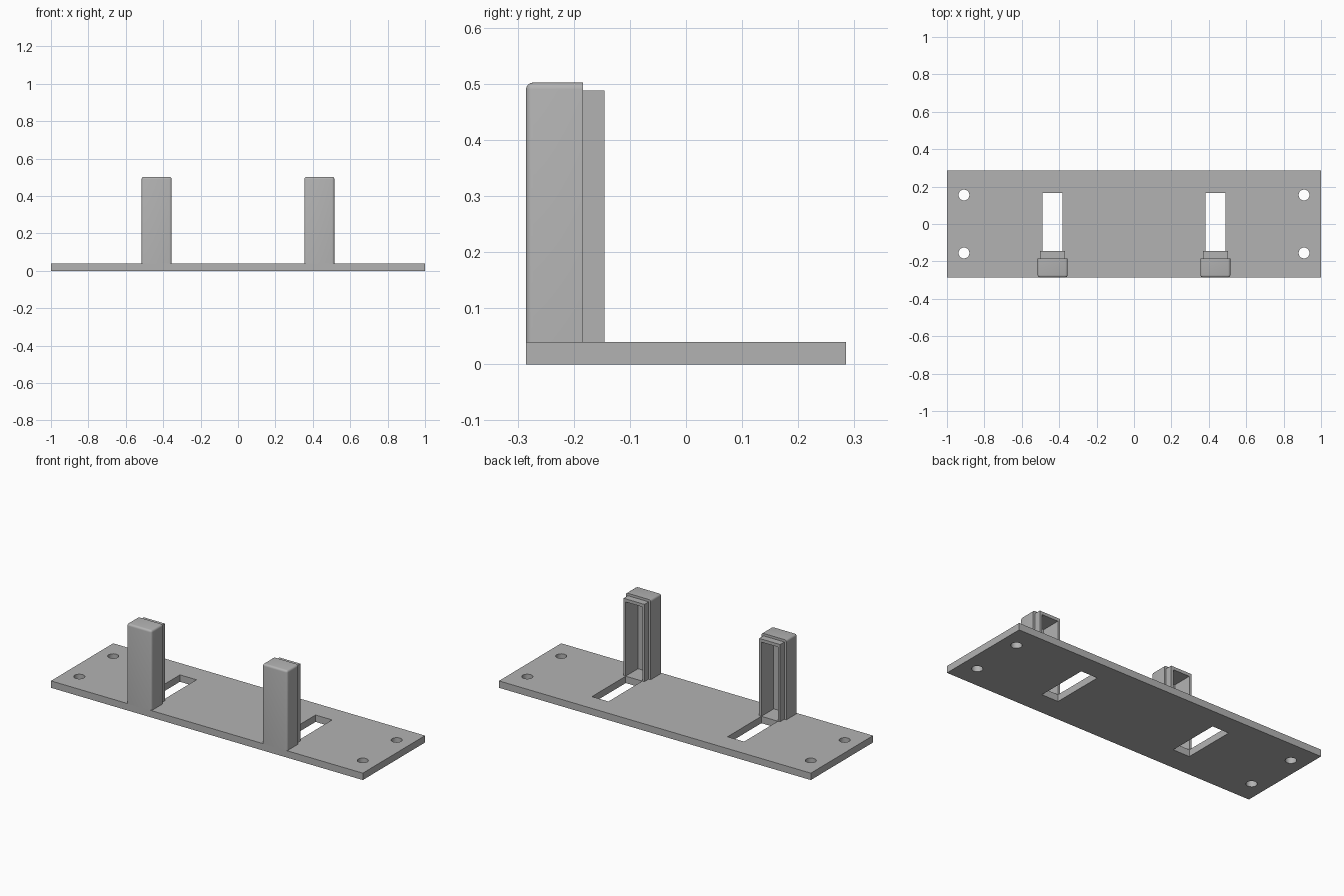
import bpy
import bmesh
from mathutils import Vector

if "Cube" in bpy.data.objects:
    bpy.data.objects.remove(bpy.data.objects["Cube"], do_unlink=True)

# Single matte grey for the whole bracket
grey = bpy.data.materials.new("plain_grey")
grey.use_nodes = True
colour = (0.45, 0.45, 0.45, 1)
grey.diffuse_color = colour
grey.node_tree.nodes["Principled BSDF"].inputs["Base Color"].default_value = colour

HALF_DEPTH = 0.285
PLATE_TOP = 0.04
POST_X = 0.435


def box(name, low, high):
    """Box spanning two opposite corners."""
    low, high = Vector(low), Vector(high)
    bm = bmesh.new()
    bmesh.ops.create_cube(bm, size=1)
    for v in bm.verts:
        v.co = Vector(c * s for c, s in zip(v.co, high - low)) + (low + high) / 2
    mesh = bpy.data.meshes.new(name)
    bm.to_mesh(mesh)
    bm.free()
    mesh.materials.append(grey)
    obj = bpy.data.objects.new(name, mesh)
    bpy.context.collection.objects.link(obj)
    return obj


def combine(obj, tool, operation):
    """Apply a boolean and discard the tool object."""
    tool.hide_render = True
    mod = obj.modifiers.new("combine", "BOOLEAN")
    mod.operation = operation
    mod.solver = "EXACT"
    mod.object = tool
    bpy.context.view_layer.objects.active = obj
    bpy.ops.object.modifier_apply(modifier=mod.name)
    bpy.data.objects.remove(tool, do_unlink=True)


def smooth(obj):
    bpy.ops.object.select_all(action="DESELECT")
    obj.select_set(True)
    bpy.context.view_layer.objects.active = obj
    bpy.ops.object.shade_smooth_by_angle(angle=0.6)


def round_front(obj):
    """Round the upright front edges and the top edges, except at the back."""
    bm = bmesh.new()
    bm.from_mesh(obj.data)
    front = min(v.co.y for v in bm.verts) + 0.001
    top = max(v.co.z for v in bm.verts) - 0.001
    edges = []
    for e in bm.edges:
        a, b = (v.co for v in e.verts)
        at_front = a.y < front and b.y < front
        at_top = a.z > top and b.z > top
        upright = abs(a.z - b.z) > 0.1
        at_back = a.y > front and b.y > front
        if (at_front and upright) or (at_top and not at_back):
            edges.append(e)
    bmesh.ops.bevel(bm, geom=edges, offset=0.012, segments=4, profile=0.5,
                    affect="EDGES")
    bm.to_mesh(obj.data)
    bm.free()


def around(half, y0, y1, z0, z1, centre):
    """Corners of a box centred across a post."""
    return (centre - half, y0, z0), (centre + half, y1, z1)


# Base plate with slots and screw holes
plate = box("base_plate", (-1, -HALF_DEPTH, 0), (1, HALF_DEPTH, PLATE_TOP))
for side in (-1, 1):
    slot = box("slot_cutter", *around(0.053, -0.145, 0.165, -0.1, 0.1, side * POST_X))
    combine(plate, slot, "DIFFERENCE")
    for end in (-1, 1):
        bpy.ops.mesh.primitive_cylinder_add(
            vertices=32, radius=0.029, depth=0.2,
            location=(side * 0.909, end * 0.155, 0))
        combine(plate, bpy.context.object, "DIFFERENCE")
smooth(plate)

# Hollow posts, open at the back, with a narrower lip
for side, name in ((1, "left_post"), (-1, "right_post")):
    x = side * POST_X
    post = box(name, *around(0.08, -HALF_DEPTH, -0.184, PLATE_TOP, 0.502, x))
    round_front(post)
    lip = box("lip", *around(0.067, -0.22, -0.145, PLATE_TOP, 0.488, x))
    combine(post, lip, "UNION")
    cavity = box("cavity_cutter", *around(0.053, -0.258, -0.1, 0, 0.47, x))
    combine(post, cavity, "DIFFERENCE")
    smooth(post)
